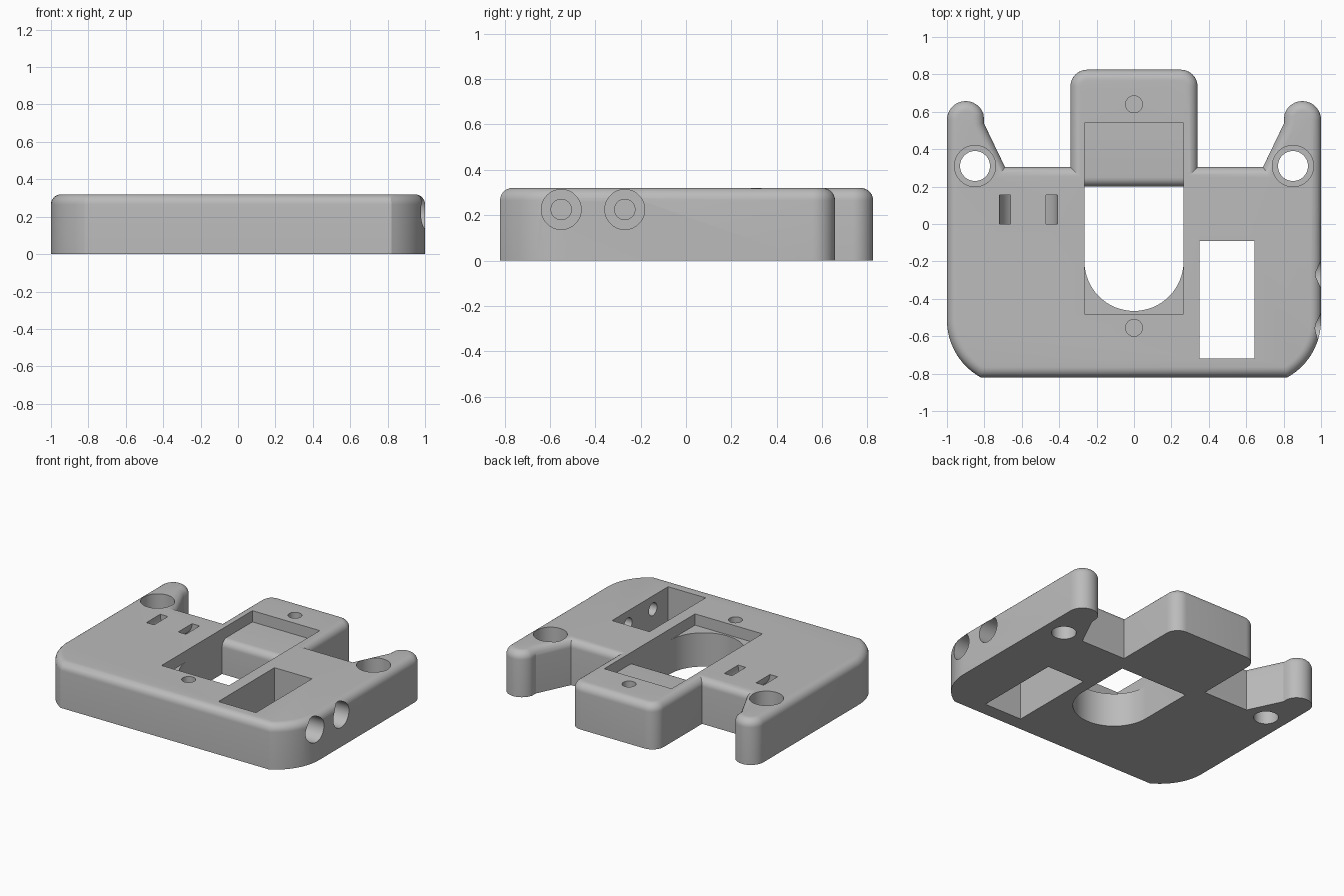
import bpy, bmesh
from math import sin, cos, radians
from mathutils import Vector

if "Cube" in bpy.data.objects:
    bpy.data.objects.remove(bpy.data.objects["Cube"])

TOP = 0.32
BORE_X, BORE_Y = 0.85, 0.31

grey = bpy.data.materials.new("plain grey")
grey.use_nodes = True
grey.diffuse_color = (0.5, 0.5, 0.5, 1)
grey.node_tree.nodes["Principled BSDF"].inputs["Base Color"].default_value = (0.5, 0.5, 0.5, 1)


def arc(cx, cy, r, start, end, steps=12):
    angles = [radians(start + (end - start) * i / steps) for i in range(steps + 1)]
    return [(cx + r * cos(a), cy + r * sin(a)) for a in angles]


def prism(name, outline, axis, low, high, fillet=0):
    """Extrude an outline along an axis, optionally rounding the upper rim."""
    place = {"x": lambda p, h: (h, p[0], p[1]),
             "y": lambda p, h: (p[0], h, p[1]),
             "z": lambda p, h: (p[0], p[1], h)}[axis]
    bm = bmesh.new()
    base = bm.faces.new([bm.verts.new(place(p, low)) for p in outline])
    shift = Vector(place((0, 0), high - low))
    grown = bmesh.ops.extrude_face_region(bm, geom=[base], use_keep_orig=True)["geom"]
    moved = [g for g in grown if isinstance(g, bmesh.types.BMVert)]
    bmesh.ops.translate(bm, vec=shift, verts=moved)
    bmesh.ops.recalc_face_normals(bm, faces=bm.faces)
    if fillet:
        rim = [e for e in bm.edges if all(abs(v.co.z - high) < 1e-5 for v in e.verts)]
        bmesh.ops.bevel(bm, geom=rim, offset=fillet, segments=7, profile=0.5,
                        affect="EDGES", clamp_overlap=False)
    mesh = bpy.data.meshes.new(name)
    bm.to_mesh(mesh)
    bm.free()
    obj = bpy.data.objects.new(name, mesh)
    bpy.context.collection.objects.link(obj)
    mesh.materials.append(grey)
    return obj


def box_outline(x0, y0, x1, y1):
    return [(x0, y0), (x1, y0), (x1, y1), (x0, y1)]


def disc(cx, cy, r):
    return arc(cx, cy, r, 0, 360, 64)[:-1]


# Body outline: right half from front corner to back tab, then mirrored
half = arc(0.65, -0.514, 0.35, -60.9, 0)
half += arc(0.9, 0.557, 0.1, 0, 165, 16)
half += [(0.803, 0.54), (0.69, 0.305), (0.34, 0.305)]
half += arc(0.25, 0.735, 0.09, 0, 90, 10)
outline = half + [(-x, y) for x, y in reversed(half)]
body = prism("mount_body", outline, "z", 0, TOP, fillet=0.055)

# Central pocket with a rounded shelf edge, and the round end of the opening
pocket = [(-0.48, 0.5), (-0.48, 0.24), (-0.2, 0.24), (-0.2, -0.1), (0.2, -0.1)]
pocket += arc(0.25, 0.19, 0.05, 180, 90, 8) + [(0.54, 0.24), (0.54, 0.5)]
cutters = [
    prism("pocket_cutter", pocket, "x", -0.265, 0.265),
    prism("round_opening_cutter", disc(0, -0.2, 0.265), "z", -0.1, 0.5),
    prism("window_cutter", box_outline(0.35, -0.72, 0.645, -0.09), "z", -0.1, 0.5),
]

# Blind screw holes in front of and behind the pocket
for y in (-0.555, 0.64):
    cutters.append(prism("screw_hole_cutter", disc(0, y, 0.045), "z", 0.1, 0.5))

# Counterbored mounting holes at the arms
for side in (-1, 1):
    x = side * BORE_X
    cutters.append(prism("mount_hole_cutter", disc(x, BORE_Y, 0.08), "z", -0.1, 0.5))
    cutters.append(prism("mount_bore_cutter", disc(x, BORE_Y, 0.11), "z", 0.12, 0.5))

# Counterbored side holes running into the window
for y in (-0.55, -0.27):
    cutters.append(prism("side_hole_cutter", disc(y, 0.225, 0.045), "x", 0.5, 1.1))
    cutters.append(prism("side_bore_cutter", disc(y, 0.225, 0.088), "x", 0.8, 1.1))

# Curved tie channel with two slot mouths
channel = [(-0.72, 0.4)] + arc(-0.565, TOP, 0.155, 180, 360, 24)
channel += [(-0.41, 0.4), (-0.47, 0.4)] + arc(-0.565, TOP, 0.095, 360, 180, 24)
channel += [(-0.66, 0.4)]
cutters.append(prism("tie_channel_cutter", channel, "y", 0, 0.155))

# Cut everything out of the body
bpy.context.view_layer.objects.active = body
for cutter in cutters:
    cutter.hide_render = True
    mod = body.modifiers.new("cut", "BOOLEAN")
    mod.operation = "DIFFERENCE"
    mod.solver = "EXACT"
    mod.object = cutter
    bpy.ops.object.modifier_apply(modifier=mod.name)
for cutter in cutters:
    bpy.data.objects.remove(cutter)

# Smooth the fillets and bores, keep real edges sharp
bpy.ops.object.select_all(action="DESELECT")
body.select_set(True)
bpy.ops.object.shade_smooth_by_angle(angle=radians(22))
